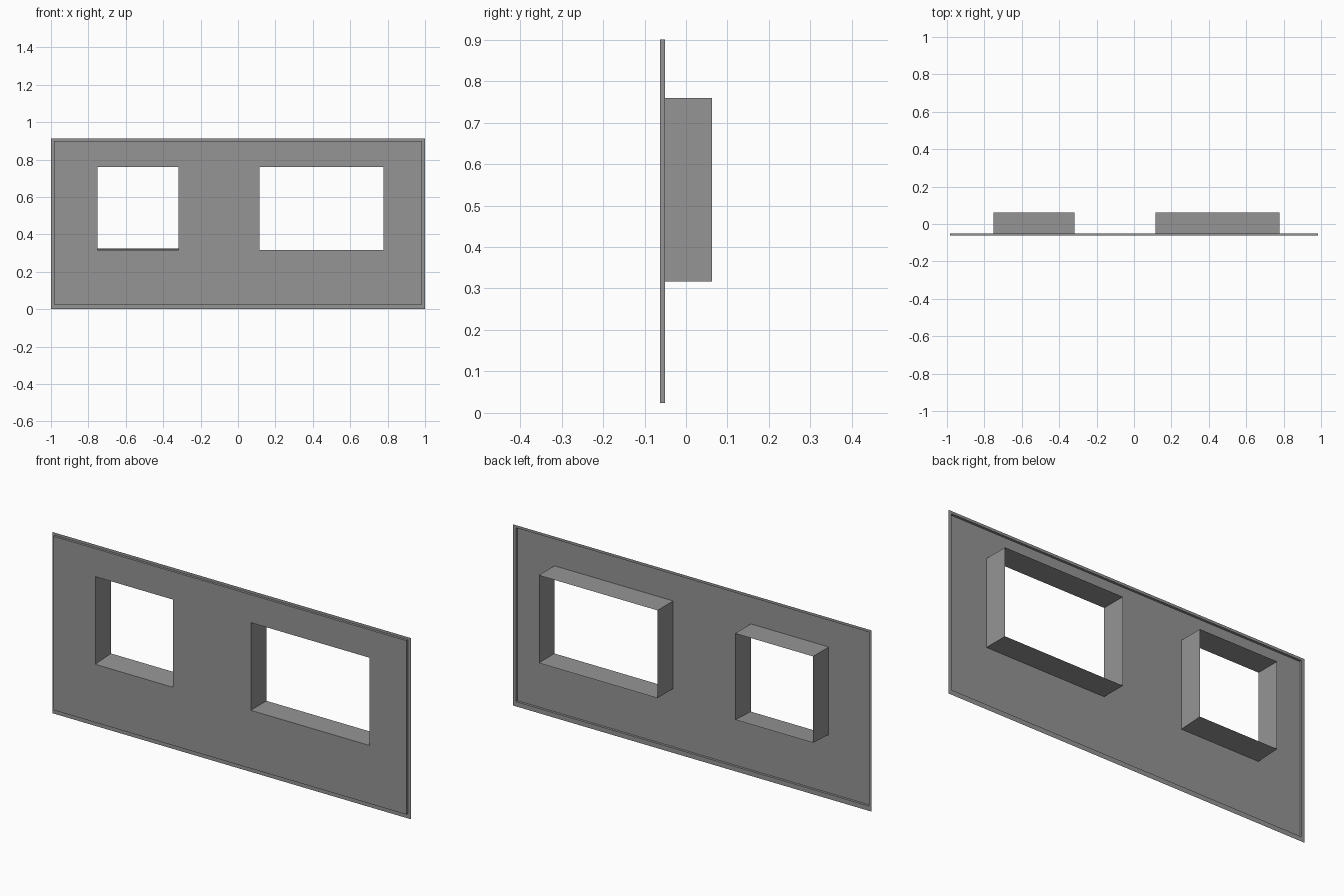
import bpy
import bmesh

cube = bpy.data.objects.get("Cube")
if cube:
    bpy.data.objects.remove(cube, do_unlink=True)

grey = bpy.data.materials.new("plain grey")
grey.use_nodes = True
colour = (0.3, 0.3, 0.3, 1)
grey.diffuse_color = colour
grey.node_tree.nodes["Principled BSDF"].inputs["Base Color"].default_value = colour

FRONT, FLANGE, BACK = -0.0625, -0.0505, 0.0625
SILL, HEAD = 0.317, 0.759
OUTER = (-1, 1, 0, 0.913)
PANEL = (-0.984, 0.984, 0.024, 0.9)
# window extents in x, and how far the sill rises towards the back
WINDOWS = {"small_window": (-0.752, -0.318, 0.007),
           "wide_window": (0.115, 0.777, 0)}


def finish(name, bm):
    mesh = bpy.data.meshes.new(name)
    bm.to_mesh(mesh)
    bm.free()
    mesh.materials.append(grey)
    obj = bpy.data.objects.new(name, mesh)
    bpy.context.collection.objects.link(obj)


def loft(name, rings):
    """Join rectangles, each given as ((x0, x1, z0, z1), y), into a sheet."""
    bm = bmesh.new()
    loops = []
    for (x0, x1, z0, z1), y in rings:
        corners = ((x0, z0), (x1, z0), (x1, z1), (x0, z1))
        loops.append([bm.verts.new((x, y, z)) for x, z in corners])
    for a, b in zip(loops, loops[1:]):
        for i in range(4):
            j = (i + 1) % 4
            bm.faces.new((a[i], a[j], b[j], b[i]))
    finish(name, bm)


# Flat outer flange and the step up to the raised panel
loft("edge_flange", [(OUTER, FLANGE), (PANEL, FLANGE), (PANEL, FRONT)])

# Raised wall panel with two openings
bm = bmesh.new()
spans = [w[:2] for w in WINDOWS.values()]
xs = sorted([PANEL[0], PANEL[1]] + [x for span in spans for x in span])
zs = [PANEL[2], SILL, HEAD, PANEL[3]]
grid = [[bm.verts.new((x, FRONT, z)) for z in zs] for x in xs]
for i in range(len(xs) - 1):
    for k in range(len(zs) - 1):
        if k == 1 and (xs[i], xs[i + 1]) in spans:
            continue
        bm.faces.new((grid[i][k], grid[i + 1][k],
                      grid[i + 1][k + 1], grid[i][k + 1]))
bmesh.ops.dissolve_limit(bm, angle_limit=0.01, verts=bm.verts[:], edges=bm.edges[:])
finish("wall_panel", bm)

# Thin window linings running back from each opening
for name, (x0, x1, rise) in WINDOWS.items():
    loft(name + "_lining", [((x0, x1, SILL, HEAD), FRONT),
                            ((x0, x1, SILL + rise, HEAD), BACK)])
